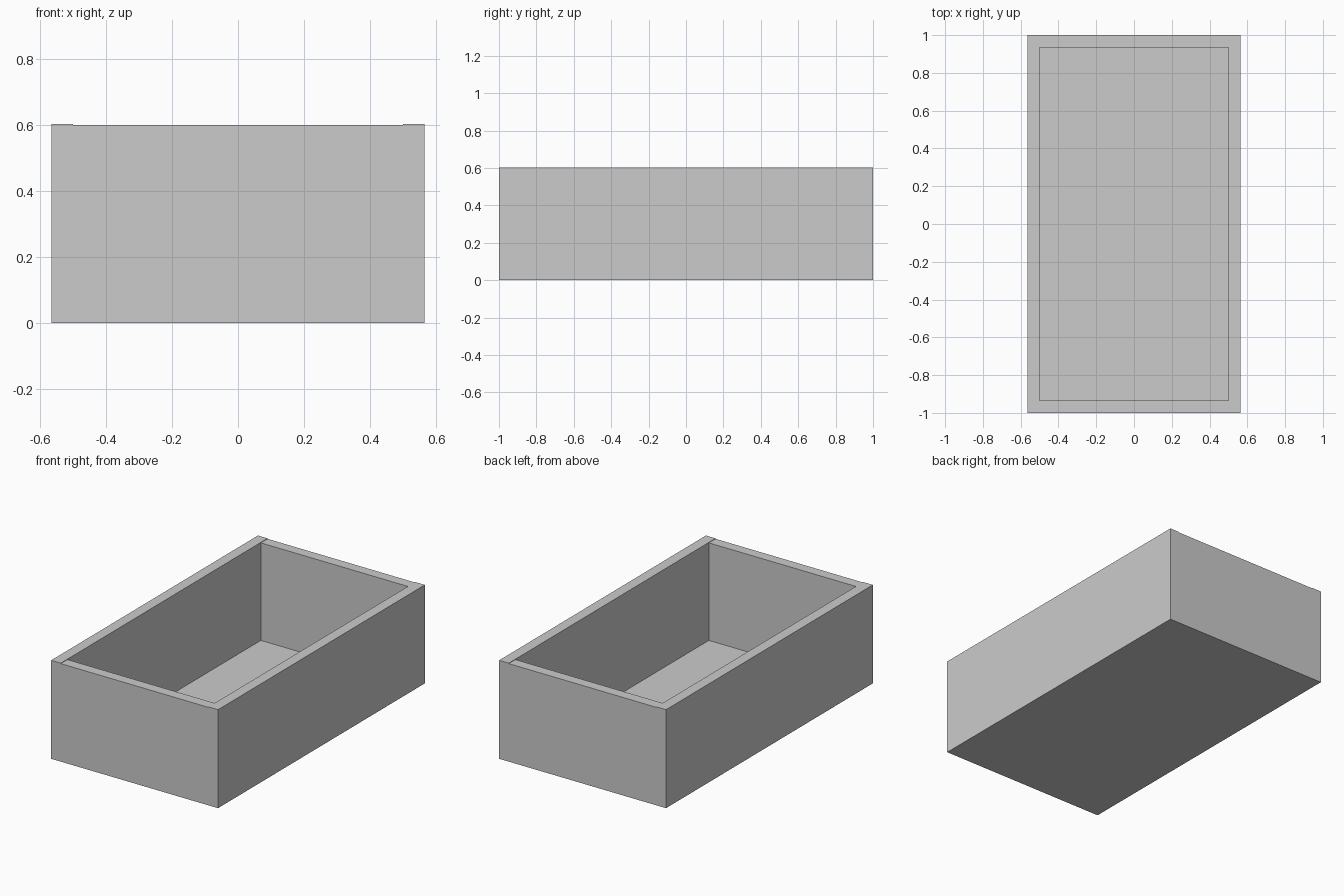
import bpy
import bmesh

if "Cube" in bpy.data.objects:
    bpy.data.objects.remove(bpy.data.objects["Cube"])

HALF_X, HALF_Y, WALL = 0.565, 1.0, 0.065
FLOOR, END_TOP, SIDE_TOP = 0.003, 0.6, 0.603


def box(name, x, y, z):
    """Add a box from (min, max) ranges on each axis."""
    bm = bmesh.new()
    bmesh.ops.create_cube(bm, size=1)
    for v in bm.verts:
        v.co = [r[0] if c < 0 else r[1] for c, r in zip(v.co, (x, y, z))]
    mesh = bpy.data.meshes.new(name)
    bm.to_mesh(mesh)
    bm.free()
    obj = bpy.data.objects.new(name, mesh)
    bpy.context.collection.objects.link(obj)
    return obj


# Thin base panel
box("floor_panel", (-HALF_X, HALF_X), (-HALF_Y, HALF_Y), (0, FLOOR))

# Full-length side walls, standing slightly proud of the end walls
in_x, in_y = HALF_X - WALL, HALF_Y - WALL
box("left_wall", (-HALF_X, -in_x), (-HALF_Y, HALF_Y), (FLOOR, SIDE_TOP))
box("right_wall", (in_x, HALF_X), (-HALF_Y, HALF_Y), (FLOOR, SIDE_TOP))

# End walls fitted between the sides
box("front_wall", (-in_x, in_x), (-HALF_Y, -in_y), (FLOOR, END_TOP))
box("back_wall", (-in_x, in_x), (in_y, HALF_Y), (FLOOR, END_TOP))
